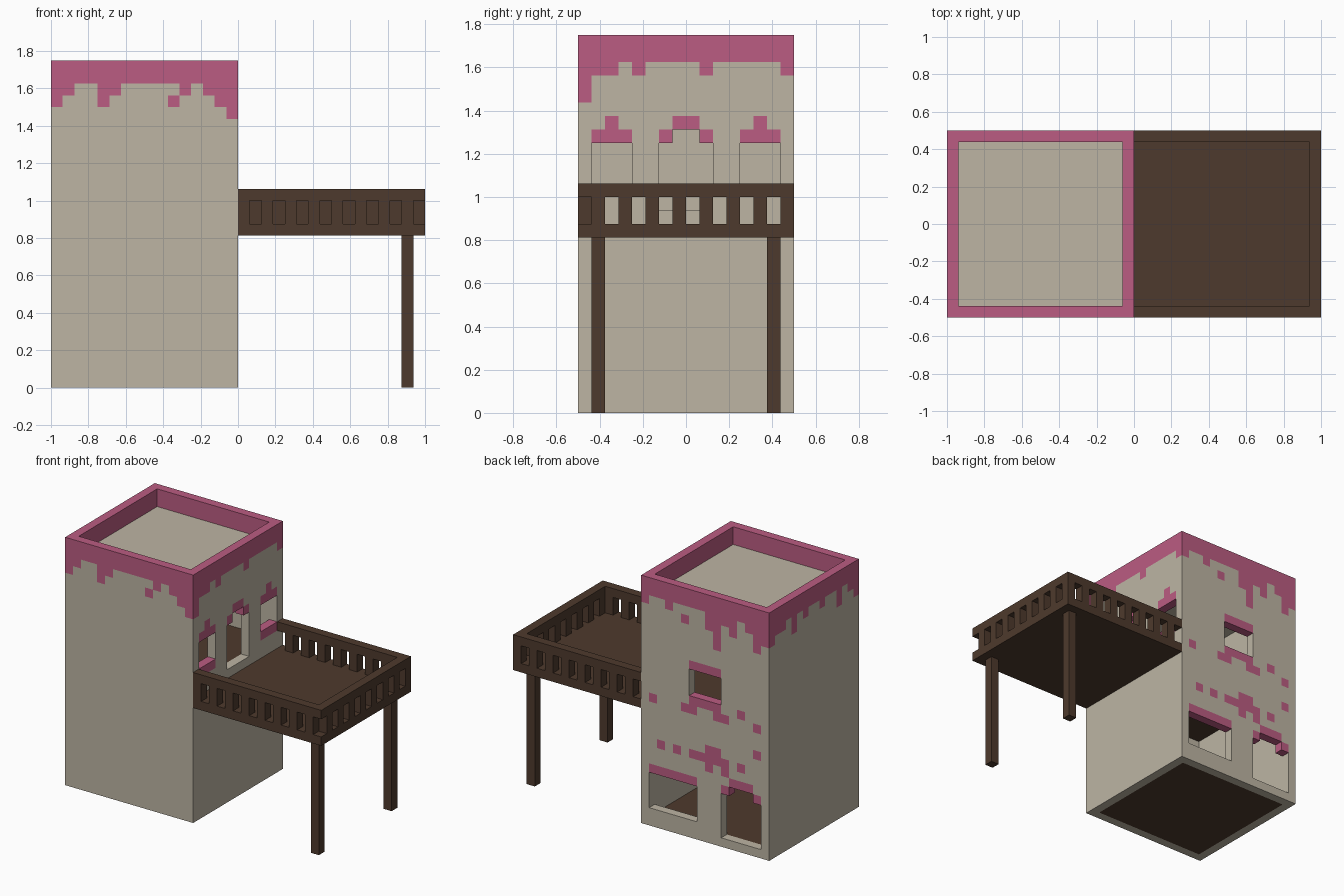
import bpy
import bmesh
from mathutils import Vector

cube = bpy.data.objects.get("Cube")
if cube:
    bpy.data.objects.remove(cube, do_unlink=True)

U = 1 / 16        # one block
N, H = 16, 28     # tower width and height in blocks


def material(name, rgb):
    m = bpy.data.materials.new(name)
    m.use_nodes = True
    m.diffuse_color = (*rgb, 1)
    m.node_tree.nodes["Principled BSDF"].inputs["Base Color"].default_value = (*rgb, 1)
    return m


STONE = material("stone beige", (0.509, 0.462, 0.371))
PINK = material("pink paint", (0.497, 0.107, 0.223))
WOOD = material("dark wood", (0.076, 0.042, 0.026))


def finish(name, bm, mats):
    me = bpy.data.meshes.new(name)
    bm.to_mesh(me)
    bm.free()
    for m in mats:
        me.materials.append(m)
    ob = bpy.data.objects.new(name, me)
    bpy.context.collection.objects.link(ob)
    return ob


def boxes(name, mat, *bounds):
    """One object of boxes; each is (x0, x1, y0, y1, z0, z1) in blocks from the centre."""
    bm = bmesh.new()
    for x0, x1, y0, y1, z0, z1 in bounds:
        verts = bmesh.ops.create_cube(bm, size=1)["verts"]
        for v in verts:
            v.co = Vector((x1 if v.co.x > 0 else x0,
                           y1 if v.co.y > 0 else y0,
                           z1 if v.co.z > 0 else z0)) * U
    return finish(name, bm, [mat])


def block_shell(name, cells, mats):
    """Outer faces of a set of blocks, merged into large flat faces per colour."""
    bm = bmesh.new()
    points = {}

    def vert(p):
        if p not in points:
            points[p] = bm.verts.new(((p[0] - N) * U, (p[1] - N / 2) * U, p[2] * U))
        return points[p]

    for cell, colour in cells.items():
        for axis in range(3):
            for side in (0, 1):
                near = list(cell)
                near[axis] += 2 * side - 1
                if tuple(near) in cells:
                    continue
                ring = []
                for a, b in ((0, 0), (1, 0), (1, 1), (0, 1)):
                    p = list(cell)
                    p[axis] += side
                    p[(axis + 1) % 3] += a
                    p[(axis + 2) % 3] += b
                    ring.append(vert(tuple(p)))
                face = bm.faces.new(ring if side else ring[::-1])
                face.material_index = colour
    bmesh.ops.dissolve_limit(bm, angle_limit=0.01, verts=bm.verts[:],
                             edges=bm.edges[:], delimit={'MATERIAL'})
    return finish(name, bm, mats)


# Each wall: column to plan position, and depth of the paint drips per column
WALLS = {
    "front": (lambda c: (c, 0), [4, 3, 2, 2, 4, 3, 2, 2, 2, 2, 2, 3, 2, 3, 4, 5]),
    "terrace": (lambda c: (15, c), [5, 3, 3, 2, 3, 2, 2, 2, 2, 3, 2, 2, 2, 2, 2, 3]),
    "back": (lambda c: (15 - c, 15), [3, 2, 2, 3, 2, 2, 2, 2, 4, 6, 3, 4, 2, 3, 5, 4]),
    "side": (lambda c: (0, 15 - c), [4, 3, 3, 2, 4, 2, 3, 2, 2, 3, 2, 2, 4, 2, 3, 4]),
}
# Painted patches and openings as (first column, last column, first row, last row), rows from the top
PAINT = {
    "front": [(10, 10, 3, 3)],
    "terrace": [(1, 3, 7, 7), (2, 2, 6, 6), (1, 3, 11, 11),
                (12, 14, 7, 7), (13, 13, 6, 6), (12, 14, 11, 11),
                (7, 8, 6, 6), (6, 6, 7, 7), (9, 9, 7, 7)],
    "back": [(5, 5, 3, 3), (6, 9, 8, 8), (6, 9, 12, 12), (5, 6, 13, 13), (9, 10, 13, 13),
             (1, 1, 13, 13), (12, 12, 12, 12), (14, 14, 13, 13),
             (2, 2, 18, 18), (4, 4, 18, 18), (12, 12, 18, 18), (14, 14, 16, 16),
             (8, 9, 17, 17), (6, 10, 18, 18), (8, 8, 19, 19), (10, 10, 19, 19),
             (1, 6, 21, 21), (11, 13, 20, 20), (10, 10, 21, 21), (14, 14, 21, 21)],
}
HOLES = {
    "terrace": [(1, 3, 8, 10), (12, 14, 8, 10), (6, 9, 8, 12), (7, 8, 7, 7)],
    "back": [(6, 9, 9, 11), (1, 6, 22, 25), (10, 14, 22, 26), (11, 13, 21, 21)],
}


def inside(areas, c, r):
    return any(a <= c <= b and t <= r <= d for a, b, t, d in areas)


# Tower walls with paint, windows and doors
cells = {}
for wall, (place, drips) in WALLS.items():
    for c in range(N):
        for r in range(H):
            if inside(HOLES.get(wall, []), c, r):
                continue
            painted = r < drips[c] or inside(PAINT.get(wall, []), c, r)
            key = (*place(c), H - 1 - r)
            cells[key] = max(cells.get(key, 0), int(painted))
block_shell("tower_walls", cells, [STONE, PINK])

# Roof deck and the two inner floors
boxes("roof_deck", STONE, (-15, -1, -7, 7, 25, 26))
boxes("ground_floor", WOOD, (-15, -1, -7, 7, 0, 1))
boxes("upper_floor", WOOD, (-15, -1, -7, 7, 14, 15))

# Terrace deck, handrail and balusters
boxes("terrace_deck", WOOD, (0, 16, -8, 8, 13, 14))
boxes("terrace_handrail", WOOD, (0, 16, -8, -7, 16, 17), (0, 16, 7, 8, 16, 17),
      (15, 16, -7, 7, 16, 17))
balusters = []
for i in range(0, 16, 2):
    balusters += [(i, i + 1, -8, -7, 14, 16),          # front run
                  (i + 1, i + 2, 7, 8, 14, 16)]        # back run
    if i < 14:
        balusters.append((15, 16, i - 7, i - 6, 14, 16))  # outer run
boxes("terrace_balusters", WOOD, *balusters)

# Terrace legs
for name, y in (("front_leg", -7), ("back_leg", 6)):
    boxes(name, WOOD, (14, 15, y, y + 1, 0, 13))
